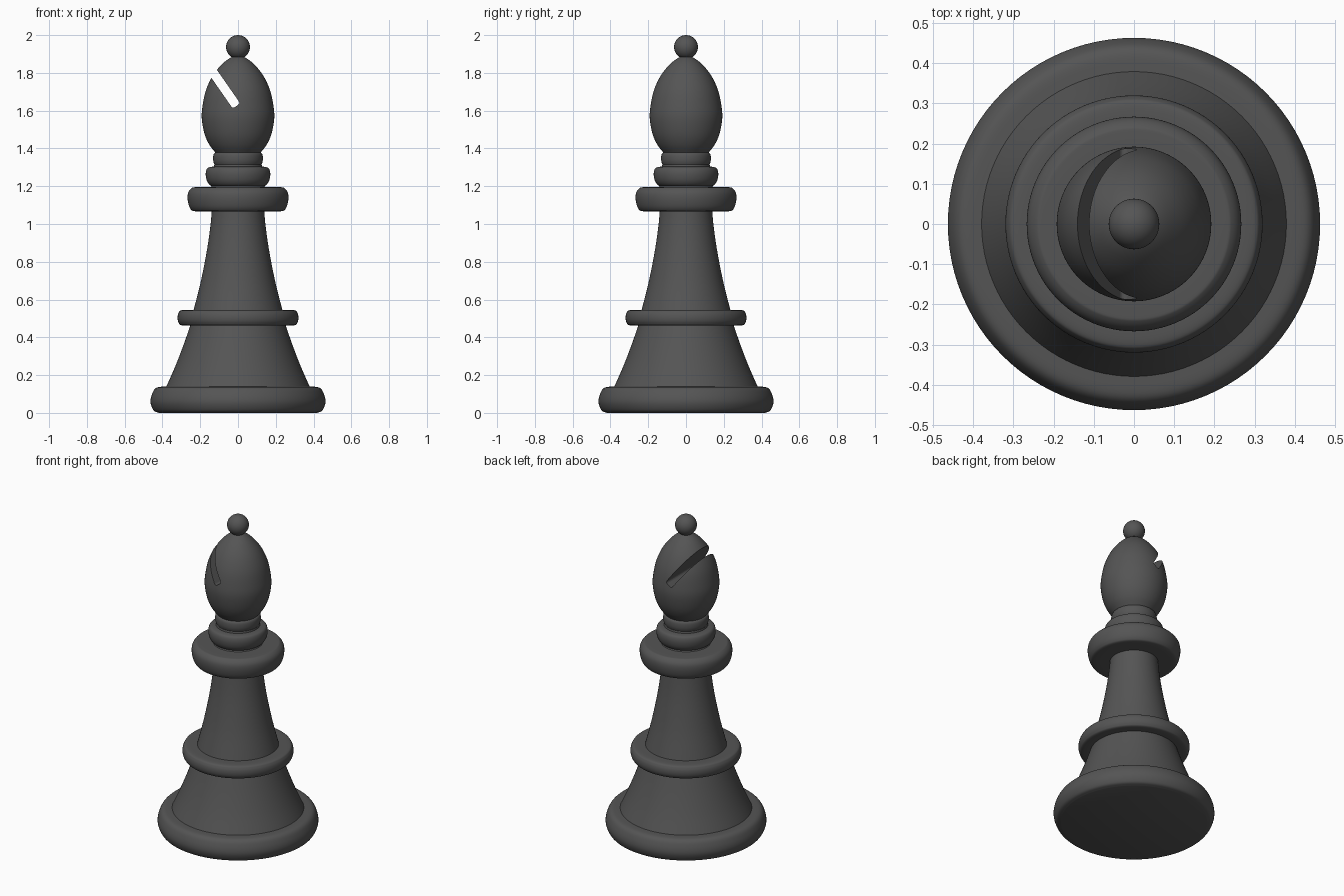
import bpy, bmesh, math
from mathutils import Vector

cube = bpy.data.objects.get("Cube")
if cube:
    bpy.data.objects.remove(cube, do_unlink=True)

SEGMENTS = 96
GREY = (0.09, 0.09, 0.09, 1)

charcoal = bpy.data.materials.new("charcoal")
charcoal.use_nodes = True
charcoal.diffuse_color = GREY
charcoal.node_tree.nodes["Principled BSDF"].inputs["Base Color"].default_value = GREY


def finish(obj, angle=40):
    bpy.ops.object.select_all(action='DESELECT')
    obj.select_set(True)
    bpy.context.view_layer.objects.active = obj
    bpy.ops.object.shade_smooth_by_angle(angle=math.radians(angle))


def smooth_path(points, steps=6):
    """Catmull-Rom curve through (radius, height) points."""
    p = [Vector(q) for q in points]
    p = [2 * p[0] - p[1]] + p + [2 * p[-1] - p[-2]]
    path = []
    for a, b, c, d in zip(p, p[1:], p[2:], p[3:]):
        for i in range(steps):
            t = i / steps
            path.append(0.5 * (2 * b + (c - a) * t + (2 * a - 5 * b + 4 * c - d) * t * t
                               + (3 * b - a - 3 * c + d) * t ** 3))
    return path + [p[-2]]


def lathe(name, points):
    """Turn a smoothed profile into a closed solid around z."""
    bm = bmesh.new()
    rings = []
    for r, z in smooth_path(points):
        rings.append([bm.verts.new((r * math.cos(a), r * math.sin(a), z))
                      for a in (math.tau * i / SEGMENTS for i in range(SEGMENTS))])
    for low, high in zip(rings, rings[1:]):
        for i in range(SEGMENTS):
            j = (i + 1) % SEGMENTS
            bm.faces.new((low[i], low[j], high[j], high[i]))
    bm.faces.new(rings[0][::-1])
    bm.faces.new(rings[-1])
    mesh = bpy.data.meshes.new(name)
    bm.to_mesh(mesh)
    bm.free()
    mesh.materials.append(charcoal)
    obj = bpy.data.objects.new(name, mesh)
    bpy.context.collection.objects.link(obj)
    finish(obj)
    return obj


# Turned body, from the foot up
lathe("base", [(0.42, 0), (0.447, 0.013), (0.463, 0.055), (0.455, 0.1), (0.43, 0.134), (0.37, 0.14)])
lathe("lower_body", [(0.38, 0.138), (0.335, 0.24), (0.292, 0.35), (0.25, 0.47)])
lathe("middle_ring", [(0.22, 0.462), (0.295, 0.463), (0.314, 0.477), (0.32, 0.503),
                      (0.314, 0.53), (0.295, 0.544), (0.22, 0.545)])
lathe("stem", [(0.236, 0.54), (0.196, 0.7), (0.163, 0.87), (0.145, 1.0), (0.138, 1.08)])
lathe("collar", [(0.12, 1.066), (0.225, 1.067), (0.253, 1.082), (0.266, 1.125),
                 (0.264, 1.165), (0.245, 1.19), (0.22, 1.195), (0.12, 1.195)])
lathe("neck", [(0.15, 1.19), (0.138, 1.21), (0.128, 1.3), (0.112, 1.37), (0.118, 1.4)])
lathe("neck_ring", [(0.12, 1.198), (0.147, 1.205), (0.165, 1.23), (0.171, 1.265),
                    (0.164, 1.293), (0.145, 1.302), (0.11, 1.305)])
lathe("upper_neck_ring", [(0.11, 1.303), (0.122, 1.31), (0.131, 1.335), (0.13, 1.365),
                          (0.12, 1.378), (0.1, 1.38)])
head = lathe("head", [(0.115, 1.372), (0.152, 1.42), (0.178, 1.48), (0.192, 1.56), (0.187, 1.63),
                      (0.169, 1.71), (0.134, 1.785), (0.086, 1.845), (0.04, 1.88), (0.005, 1.89)])

# Slanted slot cut through the head
top, bottom = Vector((-0.21, 0, 1.915)), Vector((-0.008, 0, 1.625))
axis = bottom - top
bpy.ops.mesh.primitive_cube_add(size=1, location=(top + bottom) / 2)
cutter = bpy.context.object
cutter.name = "slot_cutter"
cutter.scale = (0.048, 1, axis.length)
cutter.rotation_euler.y = math.atan2(axis.x, axis.z)
bpy.ops.object.transform_apply(location=False, rotation=False, scale=True)
cutter.hide_render = True
bevel = cutter.modifiers.new("rounded_floor", 'BEVEL')
bevel.width = 0.012
bevel.segments = 4
cut = head.modifiers.new("slot", 'BOOLEAN')
cut.operation = 'DIFFERENCE'
cut.solver = 'EXACT'
cut.object = cutter
bpy.context.view_layer.objects.active = head
bpy.ops.object.modifier_apply(modifier=cut.name)
bpy.data.objects.remove(cutter, do_unlink=True)
finish(head, 35)

# Ball on top
bpy.ops.mesh.primitive_uv_sphere_add(segments=48, ring_count=24, radius=0.063, location=(0, 0, 1.937))
ball = bpy.context.object
ball.name = "finial_ball"
ball.data.materials.append(charcoal)
finish(ball)
